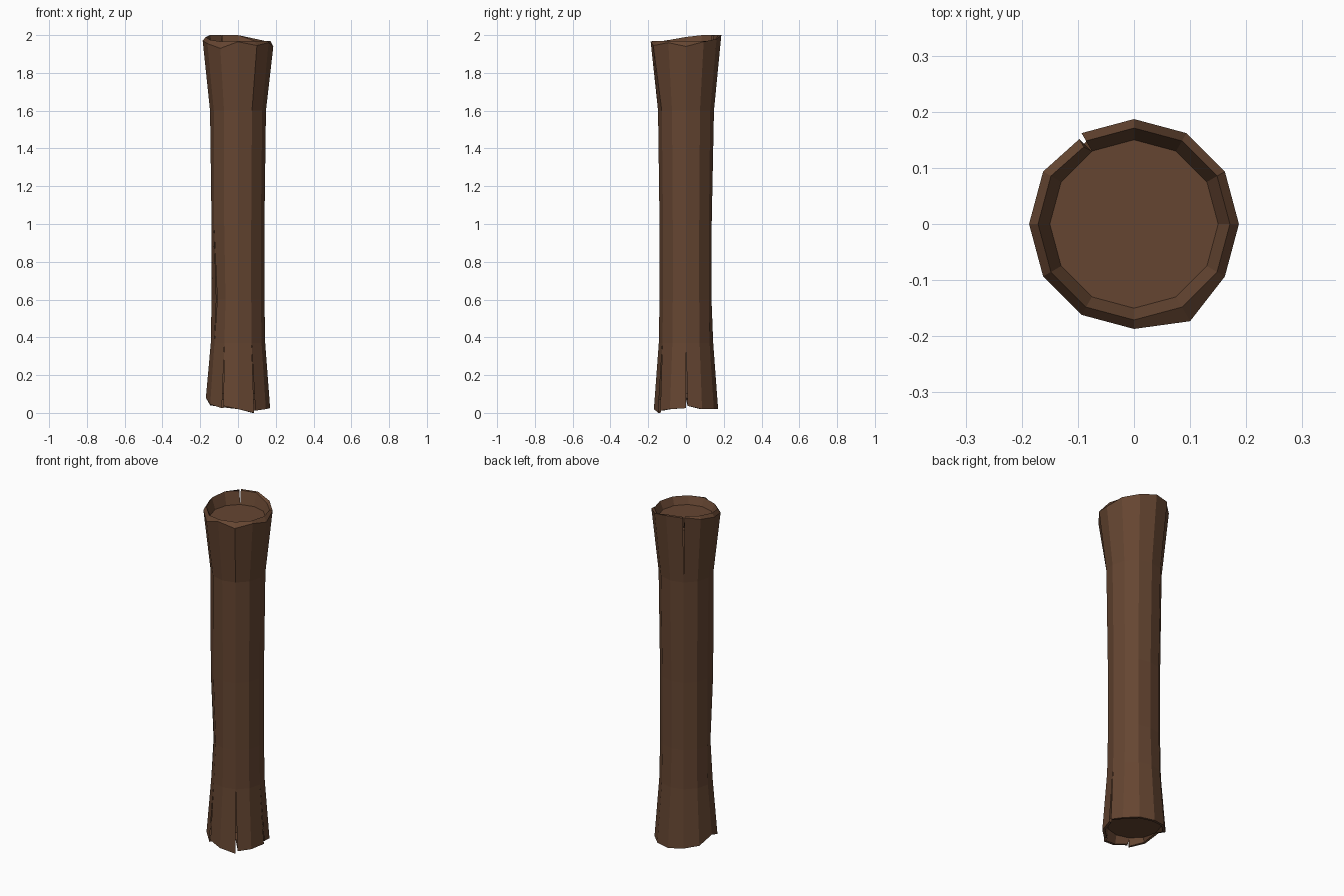
import bpy, bmesh, math

if "Cube" in bpy.data.objects:
    bpy.data.objects.remove(bpy.data.objects["Cube"])

N = 12
bark = bpy.data.materials.new("dark brown bark")
bark.diffuse_color = (0.13, 0.06, 0.031, 1)
bark.use_nodes = True
bark.node_tree.nodes["Principled BSDF"].inputs["Base Color"].default_value = bark.diffuse_color

# ragged end heights, one per 30 degrees, counter-clockwise from +x
TOP_OUT = [1.94, 1.965, 1.98, 2.0, 2.0, 1.985, 1.97, 1.955, 1.93, 1.965, 1.945, 1.96]
TOP_IN = [1.97, 1.97, 1.97, 2.0, 2.0, 2.0, 1.99, 1.975, 1.965, 1.97, 1.97, 1.97]
BOTTOM = [.025, .02, .02, .02, .03, .04, .08, .045, .025, .02, 0.0, .02]

# rings from the bottom recess, up the outside, to the top recess: (z, radius)
RINGS = [(.07, .145), (BOTTOM, .155), (BOTTOM, .17), (.37, .144), (.6, .14),
         (1.0, .14), (1.6, .148), (TOP_OUT, .187), (TOP_IN, .171), (1.925, .15)]
# local dents and bulges: (ring, column) -> radius change
DENT = {(4, 7): -.008, (4, 8): -.008, (5, 7): .007, (5, 8): .006,
        (7, 10): .013, (4, 3): -.005, (5, 3): -.004}
# split seams: column -> (rings affected, sideways gap, inward step)
CRACKS = {0: ((1, 2), .009, .004), 8: ((1, 2), .007, .003),
          10: ((1, 2), .012, .006), 4: ((7, 8), .009, .007),
          7: ((4,), .004, .003)}


def corner(ring, col, after_seam):
    """Position of a bark corner; the panel after a split seam is pulled aside."""
    z, r = RINGS[ring]
    z = z[col] if isinstance(z, list) else z
    r += DENT.get((ring, col), 0)
    a = math.tau * col / N
    if after_seam and col in CRACKS:
        rings, gap, step = CRACKS[col]
        if ring in rings:
            a += gap / r
            r -= step
            z += .012 if ring < 3 else 0
    return r * math.cos(a), r * math.sin(a), z


bm = bmesh.new()

# bark panels, each with its own corners so that cracks can open
for c in range(N):
    d = (c + 1) % N
    for k in range(len(RINGS) - 1):
        pts = [corner(k, c, True), corner(k, d, False),
               corner(k + 1, d, False), corner(k + 1, c, True)]
        bm.faces.new([bm.verts.new(p) for p in pts])

# recessed end discs
last = len(RINGS) - 1
bm.faces.new([bm.verts.new(corner(last, c, False)) for c in range(N)])
bm.faces.new([bm.verts.new(corner(0, c, False)) for c in reversed(range(N))])

bmesh.ops.remove_doubles(bm, verts=bm.verts, dist=.0005)

mesh = bpy.data.meshes.new("log")
bm.to_mesh(mesh)
bm.free()
mesh.materials.append(bark)
log = bpy.data.objects.new("log", mesh)
bpy.context.collection.objects.link(log)

# plain core seen through the cracks
bpy.ops.mesh.primitive_cylinder_add(vertices=N, radius=.122, depth=1.8, location=(0, 0, 1),
                                    rotation=(0, 0, math.pi / 2))
core = bpy.context.object
core.name = "log_core"
core.data.materials.append(bark)
